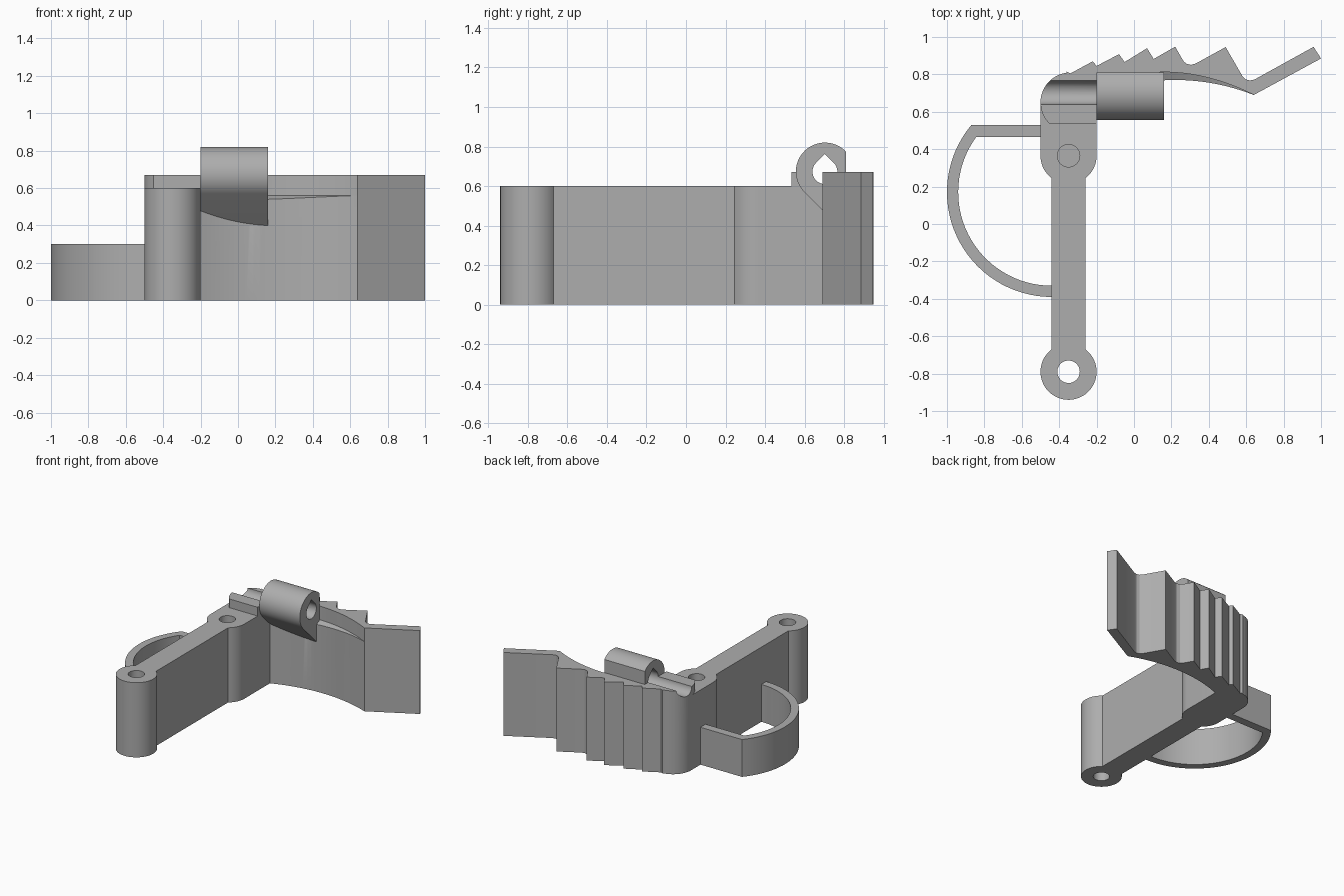
import bpy, bmesh
from math import sin, cos, radians
from mathutils import Vector

if "Cube" in bpy.data.objects:
    bpy.data.objects.remove(bpy.data.objects["Cube"], do_unlink=True)

COLOUR = (0.42, 0.42, 0.42, 1)
grey = bpy.data.materials.new("plain_grey")
grey.use_nodes = True
grey.diffuse_color = COLOUR
bsdf = next(n for n in grey.node_tree.nodes if n.type == 'BSDF_PRINCIPLED')
bsdf.inputs["Base Color"].default_value = COLOUR


def arc(cx, cy, r, a0, a1, step=6):
    """Points along a circular arc, angles in degrees."""
    n = max(2, round(abs(a1 - a0) / step))
    angles = [radians(a0 + (a1 - a0) * i / n) for i in range(n + 1)]
    return [(cx + r * cos(a), cy + r * sin(a)) for a in angles]


def finish(name, bm):
    bmesh.ops.recalc_face_normals(bm, faces=bm.faces)
    mesh = bpy.data.meshes.new(name)
    bm.to_mesh(mesh)
    bm.free()
    mesh.materials.append(grey)
    obj = bpy.data.objects.new(name, mesh)
    bpy.context.scene.collection.objects.link(obj)
    return obj


def prism(name, profile, lo, hi, axis="z"):
    """Extrude a closed outline along z (outline in xy) or x (outline in yz)."""
    bm = bmesh.new()
    if axis == "z":
        pts, move = [(a, b, lo) for a, b in profile], Vector((0, 0, hi - lo))
    else:
        pts, move = [(lo, a, b) for a, b in profile], Vector((hi - lo, 0, 0))
    face = bm.faces.new([bm.verts.new(p) for p in pts])
    out = bmesh.ops.extrude_face_region(bm, geom=[face], use_keep_orig=True)
    bmesh.ops.translate(bm, vec=move, verts=[v for v in out["geom"] if isinstance(v, bmesh.types.BMVert)])
    return finish(name, bm)


def cut(obj, *cutters):
    bpy.context.view_layer.objects.active = obj
    for c in cutters:
        c.hide_render = True
        mod = obj.modifiers.new("cut", 'BOOLEAN')
        mod.operation, mod.solver, mod.object = 'DIFFERENCE', 'EXACT', c
        bpy.ops.object.modifier_apply(modifier=mod.name)


# Long arm with a round boss at each end
ARM_X, FRONT_Y, REAR_Y, BOSS = -0.35, -0.79, 0.365, 0.15
NECK = 53.13
arm = prism("arm", arc(ARM_X, FRONT_Y, BOSS, 180 - NECK, 360 + NECK)
            + arc(ARM_X, REAR_Y, BOSS, -NECK, 0)
            + [(-0.2, 0.65), (-0.5, 0.65)]
            + arc(ARM_X, REAR_Y, BOSS, 180, 180 + NECK), 0, 0.6)
through_hole = prism("through_hole", arc(ARM_X, FRONT_Y, 0.06, 0, 354), -0.1, 0.8)
blind_hole = prism("blind_hole", arc(ARM_X, REAR_Y, 0.06, 0, 354), 0.2, 0.8)
cut(arm, through_hole, blind_hole)

# Low D-shaped finger loop
loop = prism("finger_loop", [(-0.45, 0.53)]
             + arc(-0.44, 0.17, 0.56, 140, 270, 4)
             + arc(-0.44, 0.17, 0.5, 270, 143.9, 4)
             + [(-0.45, 0.465)], 0, 0.3)


# Toothed lever with a hollow inner wall
def wall_y(x):
    return 0.77 - (1.14 - (1.14 ** 2 - (x - 0.22) ** 2) ** 0.5)


teeth = [(-0.36, 0.815), (-0.34, 0.805), (-0.22, 0.87), (-0.2, 0.845), (-0.08, 0.908),
         (-0.05, 0.866), (0.07, 0.94), (0.105, 0.882), (0.22, 0.948), (0.265, 0.87),
         (0.28, 0.857), (0.305, 0.851), (0.33, 0.858), (0.49, 0.946), (0.58, 0.79),
         (0.595, 0.774), (0.62, 0.767), (0.645, 0.773), (0.96, 0.947), (1.0, 0.885)]
N = 24
inner = [(x, wall_y(x)) for x in (0.64 - 0.84 * i / N for i in range(N + 1))]
lever = prism("lever", arc(-0.34, 0.65, 0.16, 226, 97) + teeth + inner
              + [(-0.2, 0.535)], 0, 0.67)

# Crescent ledge along the top of the inner wall
bm = bmesh.new()
rows = []
for i in range(N + 1):
    t = i / N
    x = 0.14 + 0.5 * t
    back = 0.812 - 0.122 * t + 0.13 * t * (1 - t)
    front = wall_y(x) - 0.03
    drop = 0.56 - 0.65 * (back - front - 0.03) - 0.005
    ring = [(x, front, drop), (x, back, 0.56), (x, back, 0.8), (x, front, 0.8)]
    rows.append([bm.verts.new(p) for p in ring])
for a, b in zip(rows, rows[1:]):
    for k in range(4):
        bm.faces.new((a[k], a[k - 1], b[k - 1], b[k]))
bm.faces.new(rows[0])
bm.faces.new(rows[-1])
ledge = finish("ledge_cutter", bm)

# Hinge barrel with a sloped underside and a teardrop bore
BY, BZ, BR = 0.703, 0.673, 0.147
barrel = prism("hinge_barrel", arc(BY, BZ, BR, 44, 225)
               + [(0.808, BY + BZ - BR * 2 ** 0.5 - 0.808)], -0.2, 0.16, "x")
bore = prism("bore", arc(BY, BZ, 0.063, 135, 405)
             + [(BY, BZ + 0.063 * 2 ** 0.5)], -0.6, 0.2, "x")
cut(lever, ledge, bore)
cut(barrel, bore)

for helper in (through_hole, blind_hole, ledge, bore):
    bpy.data.objects.remove(helper, do_unlink=True)

# Smooth the curved walls and keep the edges crisp
bpy.ops.object.select_all(action='DESELECT')
for obj in (arm, loop, lever, barrel):
    obj.select_set(True)
    bpy.context.view_layer.objects.active = obj
bpy.ops.object.shade_smooth_by_angle(angle=radians(25))
